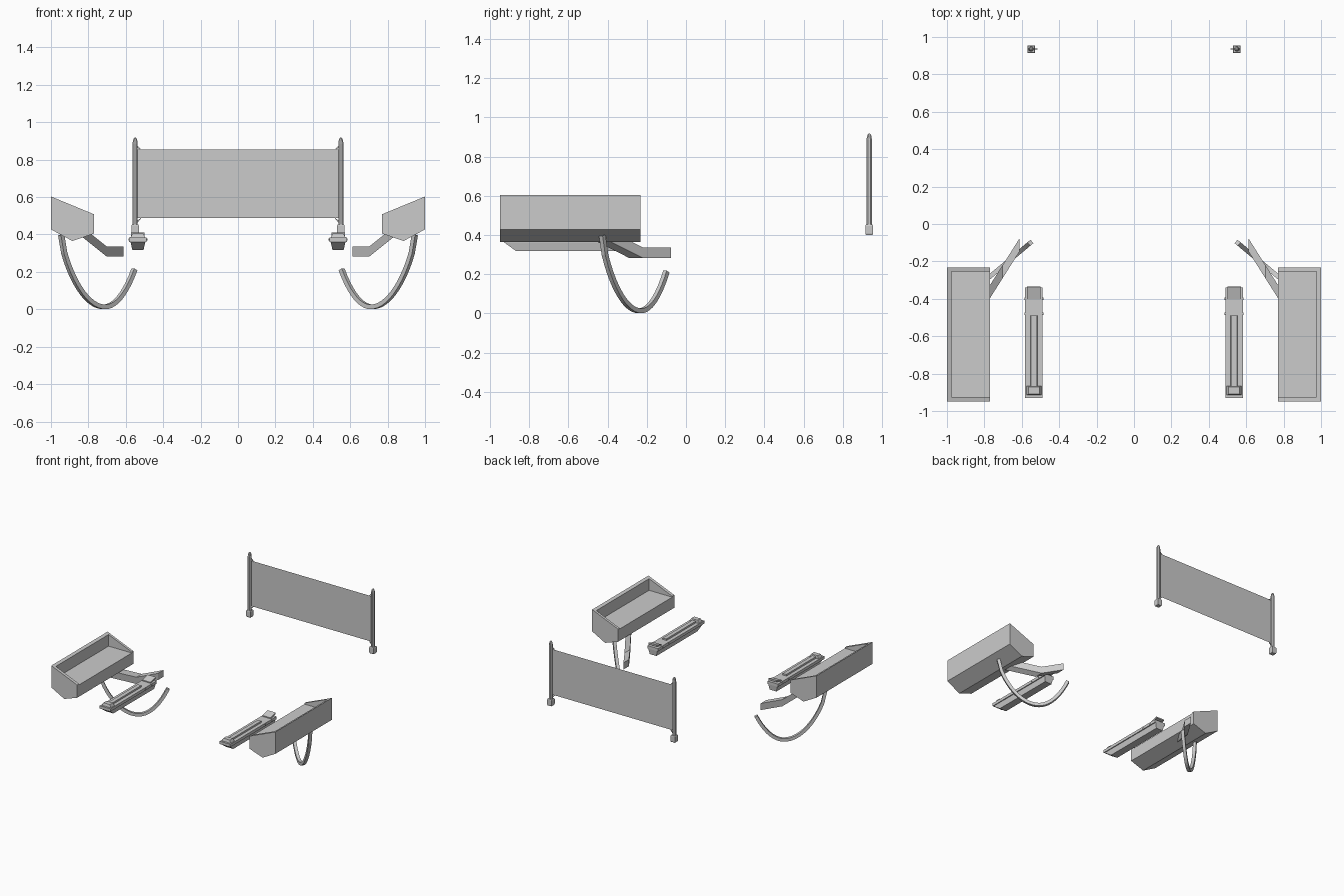
import bpy, bmesh, math
from mathutils import Vector

if "Cube" in bpy.data.objects:
    bpy.data.objects.remove(bpy.data.objects["Cube"])


def finish(name, bm, mirror=True):
    """Turn a bmesh into an object, mirrored over x = 0."""
    bmesh.ops.recalc_face_normals(bm, faces=bm.faces)
    me = bpy.data.meshes.new(name)
    bm.to_mesh(me)
    bm.free()
    ob = bpy.data.objects.new(name, me)
    bpy.context.collection.objects.link(ob)
    if mirror:
        ob.modifiers.new("mirror", 'MIRROR').use_clip = False
    return ob


def loft(bm, rings):
    """Skin closed rings of equal length, capping both ends."""
    rows = [[bm.verts.new(p) for p in r] for r in rings]
    n = len(rows[0])
    for a, b in zip(rows, rows[1:]):
        for i in range(n):
            bm.faces.new((a[i], a[(i + 1) % n], b[(i + 1) % n], b[i]))
    bm.faces.new(rows[0][::-1])
    bm.faces.new(rows[-1])


def prism(name, profile, y0, y1, mirror=True):
    """Extrude an x-z profile along y."""
    bm = bmesh.new()
    loft(bm, [[(x, y, z) for x, z in profile] for y in (y0, y1)])
    return finish(name, bm, mirror)


def rect(x, y, z, hx, hy):
    return [(x - hx, y - hy, z), (x + hx, y - hy, z), (x + hx, y + hy, z), (x - hx, y + hy, z)]


def box_stack(name, rings):
    bm = bmesh.new()
    loft(bm, [rect(*r) for r in rings])
    return finish(name, bm)


# side tray with a wedge-shaped recess open towards the middle
tray = prism("side_tray", [(1, .603), (1, .427), (.885, .365), (.77, .405), (.77, .508)], -.95, -.233)
cutter = prism("tray_cutter", [(.977, .5), (.977, .75), (.7, .75), (.7, .5)], -.925, -.253, False)
cutter.hide_render = True
cutter.hide_viewport = True
cut = tray.modifiers.new("recess", 'BOOLEAN')
cut.operation = 'DIFFERENCE'
cut.object = cutter
cut.solver = 'EXACT'
tray.modifiers.move(1, 0)

# bent bracket under the tray, sheared along y
bm = bmesh.new()
rings = []
for x, z in ((.85, .40), (.703, .283), (.612, .283)):
    y = -.112 - 1.58 * (x - .612)
    rings.append([(x, y - .035, z), (x, y + .035, z), (x, y + .035, z + .054), (x, y - .035, z + .054)])
loft(bm, rings)
finish("tray_bracket", bm)

# hooped bar hanging below the tray in a slanted vertical plane
along = Vector((-.395, .33, 0)).normalized()
side = Vector((along.y, -along.x, 0))
low = Vector((.715, -.235, .013))
pts = []
N = 24
for i in range(N + 1):
    s = -.30 + .51 * i / N
    t = abs(s) / .30 if s < 0 else s / .27
    h = .5 * t * t + .5 * (1 - math.sqrt(max(0, 1 - t * t)))
    pts.append(low + along * s + Vector((0, 0, (.385 if s < 0 else .41) * h)))
bm = bmesh.new()
rings = []
for i, p in enumerate(pts):
    d = (pts[min(i + 1, N)] - pts[max(i - 1, 0)]).normalized()
    n = d.cross(side)
    w = .012
    rings.append([p + side * w + n * w, p - side * w + n * w, p - side * w - n * w, p + side * w - n * w])
loft(bm, rings)
finish("hoop_bar", bm)

# foot rail: plate, tapered keel, raised strip and blocks
X = .535
box_stack("rail_plate", [(X, -.635, .361, .047, .295), (X, -.635, .384, .047, .295)])
bm = bmesh.new()
loft(bm, [[(X - a, y, .362), (X + a, y, .362), (X + b, y2, .318), (X - b, y2, .318)]
          for y, y2, a, b in ((-.928, -.867, .04, .03), (-.34, -.345, .04, .03))])
finish("rail_keel", bm)
box_stack("rail_strip", [(X, -.68, .383, .018, .19), (X, -.68, .396, .016, .19)])
box_stack("rail_front_block", [(X, -.89, .383, .04, .025), (X, -.89, .405, .029, .019)])

# tilted flap at the back of the rail
bm = bmesh.new()
loft(bm, [[(X + sx, -.40, .381), (X + sx, -.335, .400), (X + sx, -.337, .411), (X + sx, -.40, .392)]
          for sx in (-.036, .036)])
finish("rail_flap", bm)

# small cross pins in the rail
bm = bmesh.new()
for y in (-.40, -.48):
    loft(bm, [[(x, y + .006 * math.cos(a * math.pi / 3), .373 + .006 * math.sin(a * math.pi / 3))
               for a in range(6)] for x in (X - .051, X + .051)])
finish("rail_pins", bm)

# rear panel: posts with rounded tips, sockets, corner brackets, thin sheet
PX, PY = .55, .935
bm = bmesh.new()
rings = []
for z, r in ((.44, .015), (.885, .015), (.905, .012), (.915, .007), (.918, .003)):
    rings.append([(PX + r * math.cos((k + .5) * math.pi / 4), PY + r * math.sin((k + .5) * math.pi / 4), z)
                  for k in range(8)])
loft(bm, rings)
finish("panel_post", bm)
box_stack("post_socket", [(PX, PY, .40, .017, .017), (PX, PY, .408, .02, .02),
                          (PX, PY, .447, .02, .02), (PX, PY, .453, .017, .017)])
for name, z, dz in (("upper_tie", .852, .026), ("lower_tie", .487, -.026)):
    prism(name, [(.54, z + dz), (.52, z + dz * .2), (.517, z - dz * .1), (.54, z + dz * .5)],
          PY - .003, PY + .003)

bm = bmesh.new()
bm.faces.new([bm.verts.new((x, PY, z)) for x, z in ((-.55, .487), (.55, .487), (.55, .853), (-.55, .853))])
finish("rear_panel", bm, False)
